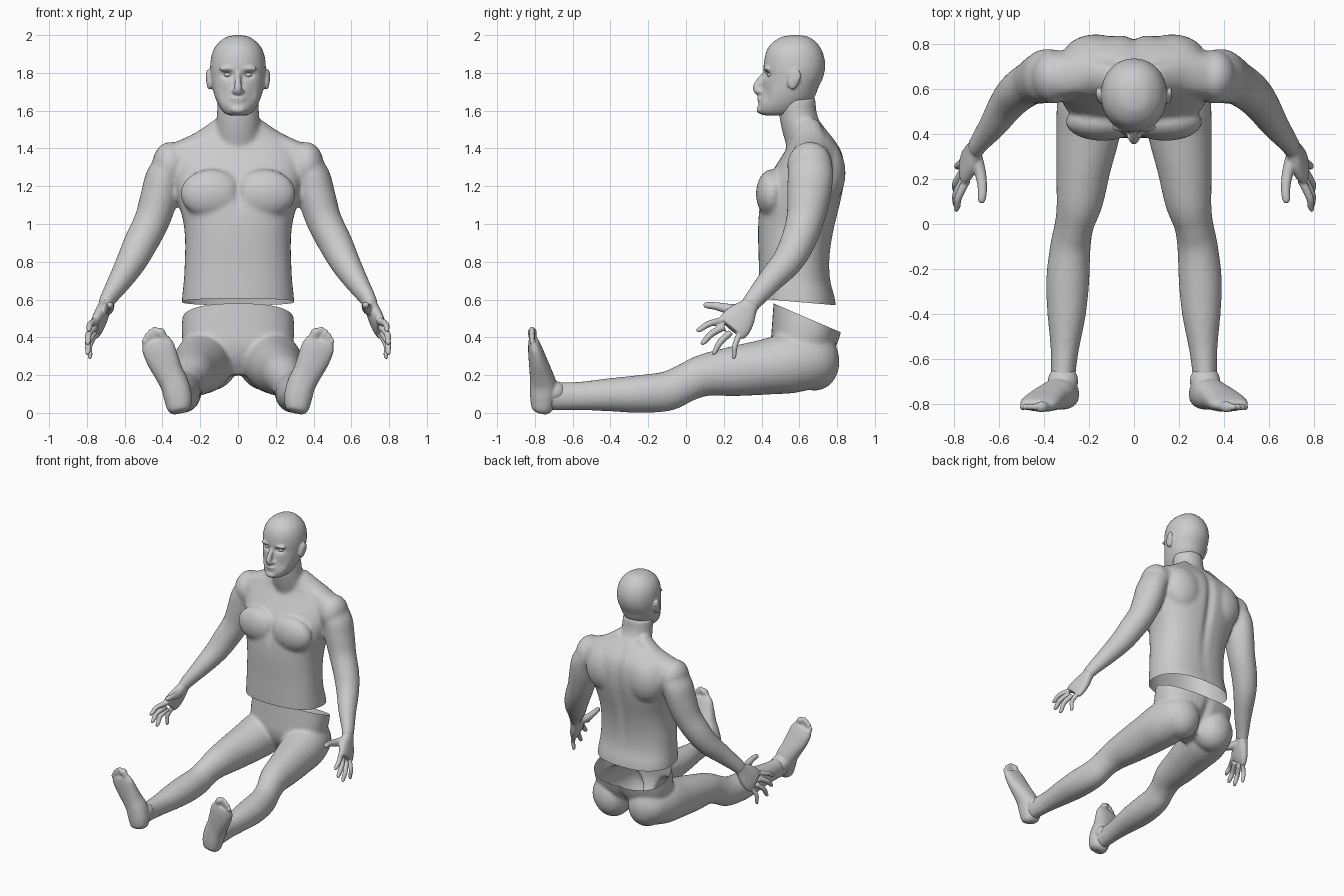
import bpy, bmesh, math
from mathutils import Vector, Matrix

X = Vector((1, 0, 0))


def densify(rows, k=4):
    # Catmull-Rom interpolation of section rows
    out, n = [], len(rows)
    for i in range(n - 1):
        p = [rows[max(0, min(n - 1, i + d))] for d in (-1, 0, 1, 2)]
        for s in range(k):
            t = s / k
            out.append([0.5 * (2 * b + (c - a) * t + (2 * a - 5 * b + 4 * c - d) * t * t
                               + (3 * b - a - 3 * c + d) * t ** 3) for a, b, c, d in zip(*p)])
    return out + [list(rows[-1])]


def skin(bm, rings, power=2.0, seg=40):
    # rings: (centre, u, v); closed tube of superellipses
    loops = []
    for c, u, v in rings:
        loop = []
        for i in range(seg):
            a = 2 * math.pi * i / seg
            ca, sa = math.cos(a), math.sin(a)
            e = 2 / power
            loop.append(bm.verts.new(c + u * math.copysign(abs(ca) ** e, ca)
                                     + v * math.copysign(abs(sa) ** e, sa)))
        loops.append(loop)
    for a, b in zip(loops, loops[1:]):
        for i in range(seg):
            j = (i + 1) % seg
            bm.faces.new((a[i], a[j], b[j], b[i]))
    bm.faces.new(loops[0][::-1])
    bm.faces.new(loops[-1])


def stack(bm, rows, power=2.0):
    # horizontal sections: z, front y, back y, half width
    skin(bm, [(Vector((0, (f + b) / 2, z)), X * w, Vector((0, (b - f) / 2, 0)))
              for z, f, b, w in densify(rows)], power)


def limb(bm, rows, power=2.0, sides=(1, -1), seg=32):
    # sections across a path: x, y, z, radius along x, other radius
    for s in sides:
        d = densify([(r[0] * s,) + tuple(r[1:]) for r in rows])
        pts = [Vector(r[:3]) for r in d]
        rings = []
        for i, r in enumerate(d):
            t = (pts[min(i + 1, len(d) - 1)] - pts[max(i - 1, 0)]).normalized()
            u = (X - t * t.x).normalized()
            rings.append((pts[i], u * r[3], t.cross(u) * r[4]))
        skin(bm, rings, power, seg)


def ball(bm, c, r, tilt=0, sides=(1, -1)):
    for s in sides:
        m = (Matrix.Translation((c[0] * s, c[1], c[2])) @ Matrix.Rotation(tilt, 4, 'X')
             @ Matrix.Diagonal((*r, 1)))
        bmesh.ops.create_uvsphere(bm, u_segments=24, v_segments=14, radius=1, matrix=m)


def finish(name, bm, voxel, smooth, dents=(), cut=None):
    # fuse, soften, sculpt dents, cut open
    bmesh.ops.recalc_face_normals(bm, faces=bm.faces)
    me = bpy.data.meshes.new(name)
    bm.to_mesh(me)
    bm.free()
    ob = bpy.data.objects.new(name, me)
    bpy.context.collection.objects.link(ob)
    m = ob.modifiers.new("fuse", 'REMESH')
    m.mode, m.voxel_size = 'VOXEL', voxel
    m = ob.modifiers.new("soften", 'SMOOTH')
    m.factor, m.iterations = 0.5, smooth
    dg = bpy.context.evaluated_depsgraph_get()
    me = bpy.data.meshes.new_from_object(ob.evaluated_get(dg))
    ob.modifiers.clear()
    ob.data = me
    bm = bmesh.new()
    bm.from_mesh(me)
    for c, r, push in dents:
        for v in bm.verts:
            q = Vector(((abs(v.co.x) - c[0]) / r[0], (v.co.y - c[1]) / r[1], (v.co.z - c[2]) / r[2]))
            if q.length_squared < 6:
                v.co.y += push * math.exp(-q.length_squared)
    if cut:
        vs = [v for v in bm.verts if abs(v.co.x) < 0.42]
        near = set(vs)
        fs = [f for f in bm.faces if all(v in near for v in f.verts)]
        es = list({e for f in fs for e in f.edges})
        bmesh.ops.bisect_plane(bm, geom=vs + es + fs, plane_co=cut[0], plane_no=cut[1], clear_outer=True)
    bm.to_mesh(me)
    bm.free()
    for p in me.polygons:
        p.use_smooth = True
    return ob


# Torso with neck and arms, open at the waist
bm = bmesh.new()
stack(bm, [(.50, .39, .80, .30), (.60, .385, .79, .297), (.70, .385, .765, .287), (.80, .385, .76, .282),
           (.90, .382, .77, .28), (1.0, .382, .79, .288), (1.1, .39, .815, .312), (1.2, .415, .835, .335),
           (1.3, .47, .84, .35), (1.38, .52, .825, .345), (1.44, .55, .79, .29), (1.49, .56, .75, .19),
           (1.53, .57, .71, .12)], 2.4)
limb(bm, [(0, .68, 1.36, .14, .12), (0, .65, 1.43, .13, .12), (0, .615, 1.50, .118, .105),
          (0, .595, 1.57, .112, .1), (0, .585, 1.66, .11, .1)], sides=(1,))
limb(bm, [(.27, .66, 1.37, .08, .10), (.38, .66, 1.27, .095, .12), (.415, .65, 1.15, .10, .115),
          (.455, .63, 1.02, .094, .10), (.515, .59, .90, .09, .092), (.565, .535, .80, .08, .082),
          (.625, .445, .70, .063, .067), (.69, .36, .60, .043, .052), (.705, .335, .565, .04, .05)])
ball(bm, (.14, .455, 1.16), (.165, .085, .13))
ball(bm, (.36, .655, 1.31), (.095, .12, .125))
ball(bm, (.17, .74, 1.27), (.15, .105, .17))
limb(bm, [(.08, .64, 1.52, .05, .07), (.2, .66, 1.44, .05, .08), (.33, .66, 1.38, .05, .09)])
finish("torso", bm, .012, 8,
       [((0, .84, 1.15), (.03, .12, .35), -.02), ((0, .37, 1.16), (.02, .08, .09), .015)],
       ((0, .385, .605), (0, -.086, -1)))

# Head
bm = bmesh.new()
stack(bm, [(2.0, .56, .60, .015), (1.988, .50, .655, .065), (1.95, .447, .70, .112), (1.90, .421, .727, .138),
           (1.84, .411, .737, .147), (1.78, .412, .727, .145), (1.72, .405, .70, .135),
           (1.67, .39, .68, .121), (1.62, .383, .64, .098), (1.585, .39, .60, .07), (1.575, .42, .56, .04)], 2.1)
limb(bm, [(0, .425, 1.80, .014, .014), (0, .398, 1.765, .016, .02), (0, .378, 1.725, .02, .024),
          (0, .385, 1.70, .024, .02), (0, .41, 1.69, .014, .01)], sides=(1,))
ball(bm, (.02, .395, 1.702), (.014, .018, .012))
ball(bm, (.05, .43, 1.822), (.05, .02, .016))
ball(bm, (0, .392, 1.664), (.04, .016, .009), sides=(1,))
ball(bm, (0, .395, 1.647), (.036, .016, .009), sides=(1,))
ball(bm, (0, .395, 1.605), (.04, .022, .022), sides=(1,))
ball(bm, (.15, .57, 1.765), (.018, .032, .056), -.2)
ball(bm, (.162, .582, 1.78), (.008, .028, .04), -.2)
finish("head", bm, .007, 4, [((.055, .41, 1.79), (.032, .06, .018), .022),
                             ((.075, .41, 1.68), (.03, .06, .04), .012)])

# Eyes
bm = bmesh.new()
ball(bm, (.054, .448, 1.79), (.022, .02, .013))
finish("eyes", bm, .004, 1)

# Hands: palm, four fingers, thumb
bm = bmesh.new()
limb(bm, [(.695, .355, .60, .034, .045), (.705, .335, .565, .035, .048), (.722, .30, .52, .036, .075),
          (.742, .265, .475, .034, .088), (.757, .24, .445, .026, .085)], 2.3)
for base, tip, r in (((.745, .195, .49), (.795, .055, .435), .017), ((.757, .20, .455), (.80, .08, .365), .018),
                     ((.762, .235, .425), (.80, .14, .31), .017), ((.76, .28, .41), (.787, .25, .285), .015)):
    a, b = Vector(base), Vector(tip)
    mid = a.lerp(b, .5) + Vector((.012, -.006, .008))
    limb(bm, [(*a, r * 1.1, r * 1.1), (*mid, r, r), (*a.lerp(b, .85), r * .85, r * .85), (*b, r * .45, r * .45)], seg=16)
limb(bm, [(.71, .30, .545, .035, .035), (.685, .23, .55, .026, .028), (.675, .16, .565, .021, .021),
          (.678, .11, .57, .018, .017), (.68, .092, .57, .008, .008)], seg=16)
finish("hands", bm, .006, 3)

# Pelvis and legs, open at the waist
bm = bmesh.new()
stack(bm, [(.66, .47, .85, .29), (.56, .462, .845, .288), (.46, .455, .83, .298), (.36, .45, .80, .29),
           (.28, .47, .75, .25), (.20, .52, .70, .2)], 2.4)
limb(bm, [(.15, .77, .30, .08, .09), (.165, .70, .285, .13, .14), (.185, .56, .265, .155, .16),
          (.205, .40, .24, .142, .145), (.225, .25, .22, .122, .132), (.242, .10, .20, .104, .112),
          (.265, 0, .16, .087, .102), (.283, -.1, .115, .09, .105), (.295, -.25, .10, .096, .1),
          (.30, -.4, .096, .086, .088), (.308, -.55, .09, .064, .076), (.315, -.66, .088, .056, .074),
          (.317, -.74, .088, .06, .075)])
ball(bm, (.145, .665, .29), (.15, .145, .175), .3)
finish("pelvis_and_legs", bm, .012, 6, [((0, .80, .25), (.03, .12, .15), -.035)],
       ((0, .467, .578), (0, .43, 1)))

# Feet with toes
bm = bmesh.new()
limb(bm, [(.31, -.765, .0, .035, .03), (.313, -.762, .02, .06, .055), (.318, -.757, .08, .074, .068),
          (.335, -.757, .15, .075, .07), (.365, -.768, .21, .076, .06), (.398, -.785, .28, .084, .048),
          (.423, -.80, .345, .086, .036), (.437, -.808, .385, .072, .024)], 2.3)
ball(bm, (.316, -.70, .11), (.068, .07, .06))
for i, (x, z) in enumerate(((.415, .445), (.441, .452), (.463, .438), (.481, .418), (.495, .392))):
    r = .025 if i == 0 else .0155
    bx = .375 + .028 * i
    limb(bm, [(bx, -.805, .345 - .006 * i, r, r), ((bx + x) / 2, -.812, (.345 + z) / 2, r, r * .8),
              (x, -.815, z - .012, r, r), (x + .002, -.818, z + .004, r * .5, r * .5)], seg=16)
finish("feet", bm, .007, 3)
